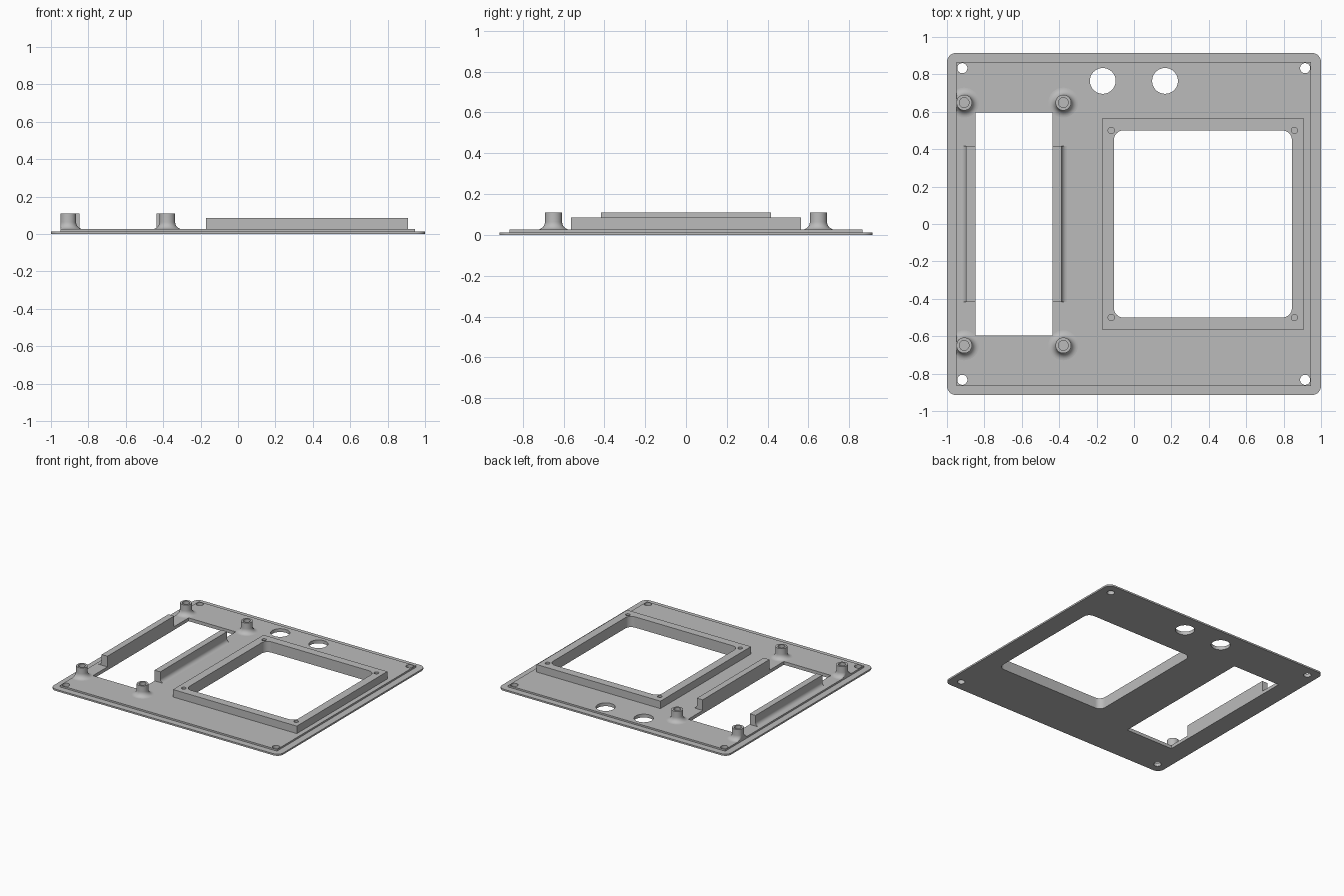
import bpy, bmesh, math

if "Cube" in bpy.data.objects:
    bpy.data.objects.remove(bpy.data.objects["Cube"])

grey = bpy.data.materials.new("plain grey")
grey.diffuse_color = (0.5, 0.5, 0.5, 1)
grey.use_nodes = True
grey.node_tree.nodes["Principled BSDF"].inputs["Base Color"].default_value = grey.diffuse_color

Z_RIM, Z_DECK, Z_FRAME, Z_TOP = 0.013, 0.026, 0.085, 0.11


def finish(name, bm, smooth=True):
    bmesh.ops.recalc_face_normals(bm, faces=bm.faces)
    me = bpy.data.meshes.new(name)
    bm.to_mesh(me)
    bm.free()
    me.materials.append(grey)
    ob = bpy.data.objects.new(name, me)
    bpy.context.collection.objects.link(ob)
    return ob


def smooth(ob):
    bpy.ops.object.select_all(action='DESELECT')
    ob.select_set(True)
    bpy.context.view_layer.objects.active = ob
    bpy.ops.object.shade_smooth_by_angle(angle=math.radians(35))


def prism(name, outline, z0, z1):
    bm = bmesh.new()
    face = bm.faces.new([bm.verts.new((x, y, z0)) for x, y in outline])
    top = bmesh.ops.extrude_face_region(bm, geom=[face])["geom"]
    for v in top:
        if isinstance(v, bmesh.types.BMVert):
            v.co.z = z1
    return finish(name, bm)


def rect(x0, x1, y0, y1, r=0.0, n=8):
    if r == 0:
        return [(x0, y0), (x1, y0), (x1, y1), (x0, y1)]
    pts = []
    for i, (cx, cy) in enumerate([(x1 - r, y1 - r), (x0 + r, y1 - r),
                                  (x0 + r, y0 + r), (x1 - r, y0 + r)]):
        for k in range(n + 1):
            a = (i + k / n) * math.pi / 2
            pts.append((cx + r * math.cos(a), cy + r * math.sin(a)))
    return pts


def circle(cx, cy, r, n=32):
    return [(cx + r * math.cos(math.tau * k / n),
             cy + r * math.sin(math.tau * k / n)) for k in range(n)]


def combine(target, tool, operation):
    mod = target.modifiers.new("combine", 'BOOLEAN')
    mod.operation, mod.solver, mod.object = operation, 'EXACT', tool
    bpy.ops.object.select_all(action='DESELECT')
    target.select_set(True)
    bpy.context.view_layer.objects.active = target
    bpy.ops.object.modifier_apply(modifier=mod.name)
    bpy.data.objects.remove(tool)


def cut(target, outline, z0, z1):
    combine(target, prism("cutter", outline, z0, z1), 'DIFFERENCE')


# Base plate: thin rounded sheet with a raised deck
plate = prism("base_plate", rect(-1, 1, -0.915, 0.915, 0.05), 0, Z_RIM)
deck = prism("deck", rect(-0.948, 0.946, -0.865, 0.865), 0.005, Z_DECK)
combine(plate, deck, 'UNION')

# Openings: display, side window, two button holes, corner screw holes
display_hole = rect(-0.107, 0.844, -0.5, 0.5, 0.05)
cut(plate, display_hole, -0.1, 0.2)
cut(plate, rect(-0.848, -0.437, -0.596, 0.596), -0.1, 0.2)
for x in (-0.167, 0.166):
    cut(plate, circle(x, 0.765, 0.069, 48), -0.1, 0.2)
for x in (-0.918, 0.915):
    for y in (-0.833, 0.833):
        cut(plate, circle(x, y, 0.027), -0.1, 0.2)
smooth(plate)

# Raised frame around the display opening, with blind screw holes
frame = prism("display_frame", rect(-0.172, 0.908, -0.564, 0.564), Z_DECK, Z_FRAME)
cut(frame, display_hole, -0.1, 0.2)
for x in (-0.122, 0.858):
    for y in (-0.5, 0.5):
        cut(frame, circle(x, y, 0.017, 24), 0.04, 0.2)
smooth(frame)


# Rails along the side window, filleted on their outer foot
def rail(name, inner, side):
    t, f = 0.05, 0.03
    prof = [(0, Z_DECK), (0, Z_TOP), (t, Z_TOP)]
    for k in range(7):
        a = k / 6 * math.pi / 2
        prof.append((t + f * (1 - math.cos(a)), Z_DECK + f * (1 - math.sin(a))))
    bm = bmesh.new()
    face = bm.faces.new([bm.verts.new((inner + side * u, -0.416, z)) for u, z in prof])
    for v in bmesh.ops.extrude_face_region(bm, geom=[face])["geom"]:
        if isinstance(v, bmesh.types.BMVert):
            v.co.y = 0.416
    smooth(finish(name, bm))


rail("left_rail", -0.848, -1)
rail("right_rail", -0.437, 1)


# Screw bosses: turned posts with a flared foot and a blind hole
def boss(name, cx, cy, n=32):
    r, f, hole = 0.042, 0.038, 0.026
    prof = [(hole, 0.04), (hole, Z_TOP), (r, Z_TOP)]
    for k in range(9):
        a = k / 8 * math.pi / 2
        prof.append((r + f * (1 - math.cos(a)), Z_DECK + f * (1 - math.sin(a))))
    bm = bmesh.new()
    rings = []
    for rad, z in prof:
        # the flare stops at the edge of the deck
        rings.append([bm.verts.new((max(x, -0.948), y, z))
                      for x, y in circle(cx, cy, rad, n)])
    for a, b in zip(rings, rings[1:]):
        for k in range(n):
            j = (k + 1) % n
            bm.faces.new((a[k], a[j], b[j], b[k]))
    bm.faces.new(rings[0])
    bm.faces.new(rings[-1])
    smooth(finish(name, bm))


for side, x in (("left", -0.908), ("right", -0.378)):
    for end, y in (("front", -0.649), ("back", 0.649)):
        boss(f"{side}_{end}_boss", x, y)
